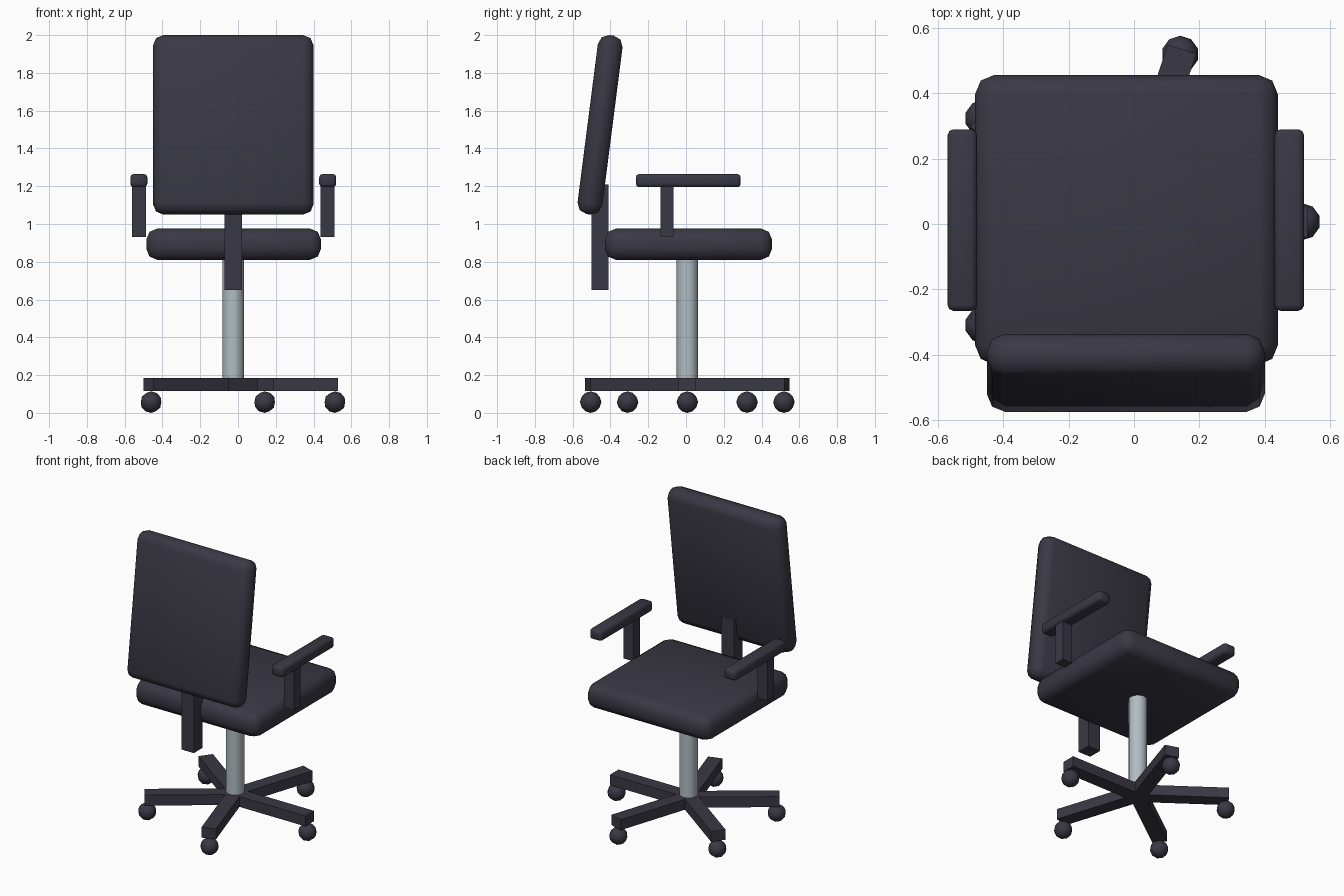
import bpy, bmesh, math
from mathutils import Matrix, Vector

default = bpy.data.objects.get("Cube")
if default:
    bpy.data.objects.remove(default, do_unlink=True)


def make_material(name, rgb, metallic=0.0):
    mat = bpy.data.materials.new(name)
    mat.use_nodes = True
    mat.diffuse_color = (*rgb, 1)
    bsdf = next(n for n in mat.node_tree.nodes if n.type == 'BSDF_PRINCIPLED')
    bsdf.inputs["Base Color"].default_value = (*rgb, 1)
    bsdf.inputs["Metallic"].default_value = metallic
    return mat


charcoal = make_material("charcoal", (0.042, 0.040, 0.058))
steel = make_material("steel grey", (0.44, 0.51, 0.54))


def finish(name, bm, mat, smooth_angle=None):
    mesh = bpy.data.meshes.new(name)
    bm.to_mesh(mesh)
    bm.free()
    mesh.materials.append(mat)
    obj = bpy.data.objects.new(name, mesh)
    bpy.context.collection.objects.link(obj)
    if smooth_angle:
        bpy.ops.object.select_all(action='DESELECT')
        obj.select_set(True)
        bpy.context.view_layer.objects.active = obj
        bpy.ops.object.shade_smooth_by_angle(angle=math.radians(smooth_angle))
    return obj


def box(name, center, size, bevel=0.0, tilt=0.0):
    """Box with optional rounded edges, leaned about the x axis."""
    bm = bmesh.new()
    bmesh.ops.create_cube(bm, size=1, matrix=Matrix.Diagonal((*size, 1)))
    if bevel:
        bmesh.ops.bevel(bm, geom=bm.verts[:] + bm.edges[:], offset=bevel,
                        segments=2, profile=0.5, affect='EDGES')
    bm.transform(Matrix.Translation(center) @ Matrix.Rotation(tilt, 4, 'X'))
    return finish(name, bm, charcoal, 50 if bevel else None)


AXIS = Vector((-0.025, 0.007, 0))   # centre of the column and star base

# Cushions and the strut that carries the backrest
box("seat", (-0.023, 0.013, 0.893), (0.925, 0.885, 0.165), 0.058)
box("backrest", (-0.025, -0.455, 1.525), (0.85, 0.132, 0.955), 0.055,
    math.radians(-7.3))
box("backrest_strut", (-0.025, -0.455, 0.93), (0.092, 0.092, 0.56))

# Armrests
for side, label in ((1, "left"), (-1, "right")):
    x = AXIS.x + side * 0.5
    box(label + "_armrest_pad", (x, 0.012, 1.23), (0.09, 0.555, 0.07), 0.018)
    box(label + "_armrest_post", (x, -0.1, 1.065), (0.074, 0.07, 0.27))

# Column
bm = bmesh.new()
bmesh.ops.create_cone(bm, cap_ends=True, segments=32, radius1=0.056,
                      radius2=0.056, depth=0.68,
                      matrix=Matrix.Translation(AXIS + Vector((0, 0, 0.49))))
finish("column", bm, steel, 40)

# Star base: five legs, each with a ball caster near its end
LEG = 0.555
for i in range(5):
    angle = i * math.tau / 5
    spin = Matrix.Rotation(angle, 4, 'Z')
    leg = bmesh.new()
    bmesh.ops.create_cube(leg, size=1, matrix=Matrix.Diagonal((LEG, 0.092, 0.07, 1)))
    leg.transform(Matrix.Translation(AXIS) @ spin
                  @ Matrix.Translation((LEG / 2, 0, 0.151)))
    finish(f"base_leg_{i + 1}", leg, charcoal)

    ball = bmesh.new()
    spot = AXIS + spin @ Vector((0.538, 0, 0.057))
    bmesh.ops.create_icosphere(ball, subdivisions=2, radius=0.057,
                               matrix=Matrix.Translation(spot))
    finish(f"caster_{i + 1}", ball, charcoal, 60)
